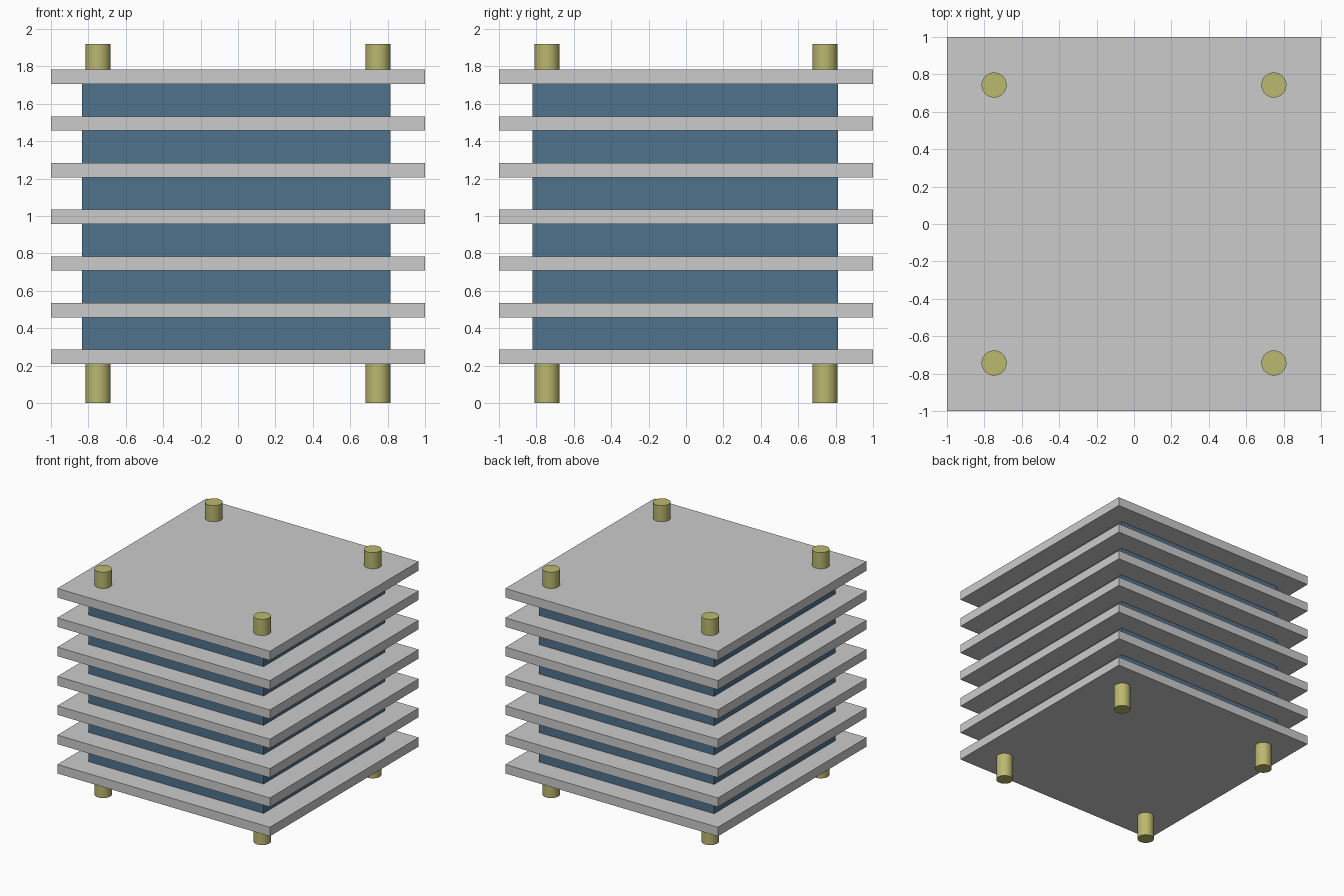
import bpy
import math

if "Cube" in bpy.data.objects:
    bpy.data.objects.remove(bpy.data.objects["Cube"])


def material(name, rgb):
    m = bpy.data.materials.new(name)
    m.diffuse_color = (*rgb, 1)
    m.use_nodes = True
    m.node_tree.nodes["Principled BSDF"].inputs["Base Color"].default_value = m.diffuse_color
    return m


def box(name, lo, hi, mat=None):
    bpy.ops.mesh.primitive_cube_add(size=1, location=[(a + b) / 2 for a, b in zip(lo, hi)])
    ob = bpy.context.object
    ob.name = name
    ob.scale = [b - a for a, b in zip(lo, hi)]
    bpy.ops.object.transform_apply(location=False, rotation=False, scale=True)
    if mat:
        ob.data.materials.append(mat)
    return ob


blue = material("core_blue", (0.08, 0.17, 0.26))
brass = material("post_brass", (0.50, 0.48, 0.16))

PLATES, PITCH, BASE, THICK = 7, 0.2495, 0.209, 0.077

# Evenly stacked square plates
for i in range(PLATES):
    z = BASE + i * PITCH
    box(f"plate_{i + 1}", (-1, -1, z), (1, 1, z + THICK))

# Core blocks filling the gap between neighbouring plates
for i in range(PLATES - 1):
    z = BASE + i * PITCH + THICK
    box(f"core_block_{i + 1}", (-0.835, -0.82, z), (0.815, 0.814, z + PITCH - THICK), blue)

# Four corner posts running through the whole stack
for sx, side in ((-1, "left"), (1, "right")):
    for sy, end in ((-1, "front"), (1, "back")):
        bpy.ops.mesh.primitive_cylinder_add(vertices=32, radius=0.067, depth=1.92,
                                            location=(sx * 0.748, sy * 0.743, 0.96))
        post = bpy.context.object
        post.name = f"post_{end}_{side}"
        post.data.materials.append(brass)
        bpy.ops.object.shade_smooth_by_angle(angle=math.radians(30))
